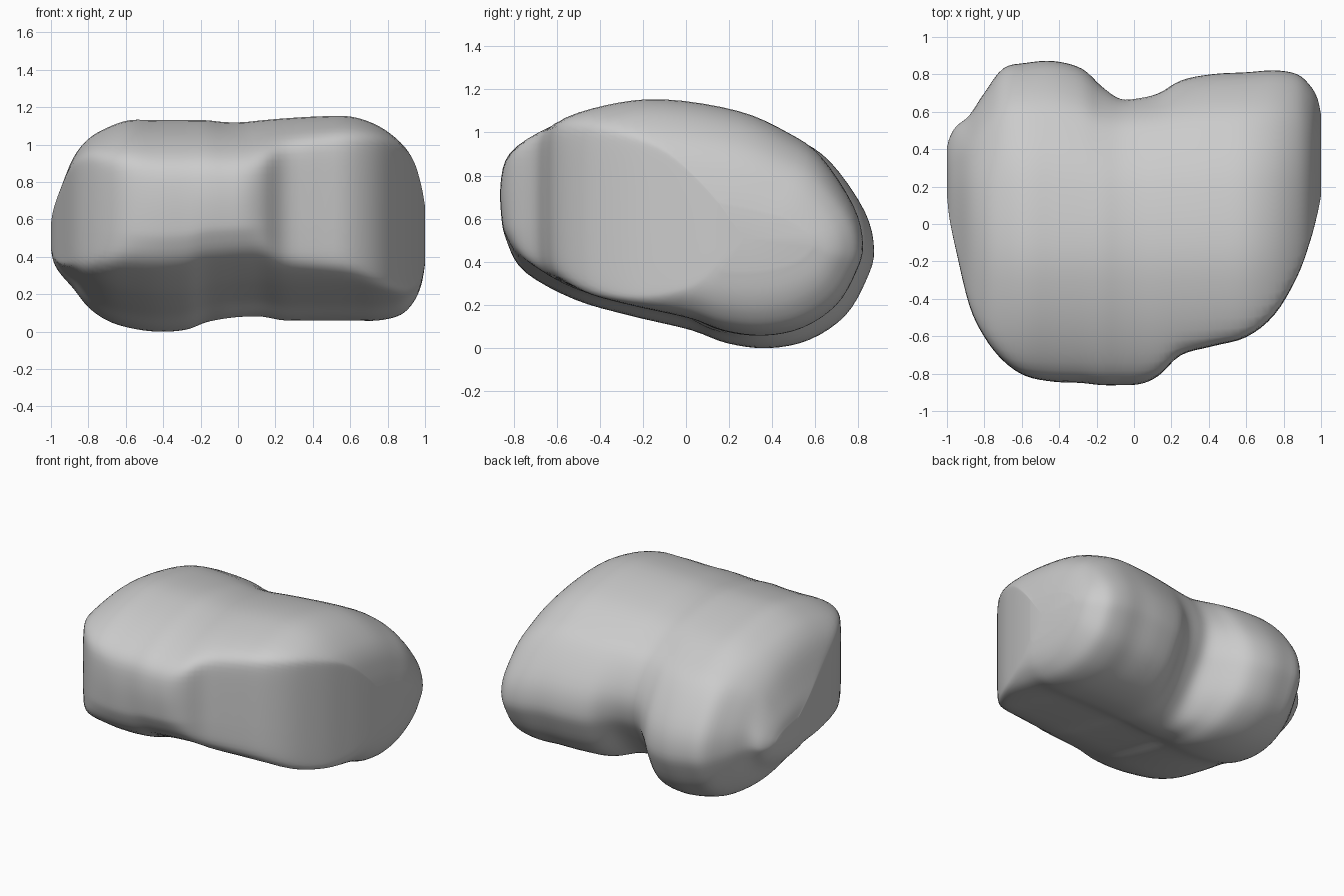
import bpy
import bmesh
from math import sqrt
from mathutils import Vector

if "Cube" in bpy.data.objects:
    bpy.data.objects.remove(bpy.data.objects["Cube"], do_unlink=True)

# Side outline as fractions of depth (front to back) and height
OUTLINE = [(0, .65), (.006, .5), (.025, .42), (.08, .31), (.21, .2), (.35, .135),
           (.51, .075), (.61, .02), (.72, 0), (.83, .035), (.925, .135), (.98, .28),
           (1, .4), (.975, .56), (.885, .76), (.79, .86), (.65, .95), (.44, 1),
           (.29, .975), (.145, .9), (.035, .79)]

# Slices across the width: x, front y, back y, bottom z, top z, cleft depth
SLICES = [(-1, .15, .4, .44, .58, 0),
          (-.985, .02, .46, .37, .66, 0),
          (-.95, -.15, .52, .31, .76, 0),
          (-.88, -.44, .58, .23, .93, 0),
          (-.8, -.61, .7, .13, 1.03, 0),
          (-.7, -.74, .83, .06, 1.09, 0),
          (-.58, -.83, .86, .02, 1.13, 0),
          (-.43, -.87, .87, 0, 1.13, 0),
          (-.28, -.88, .83, .01, 1.13, 0),
          (-.17, -.9, .76, .05, 1.13, .08),
          (-.07, -.9, .74, .07, 1.12, .24),
          (.03, -.89, .75, .08, 1.12, .26),
          (.13, -.83, .76, .08, 1.13, .2),
          (.25, -.71, .78, .06, 1.14, .04),
          (.42, -.66, .8, .06, 1.15, 0),
          (.6, -.61, .81, .06, 1.15, 0),
          (.75, -.49, .82, .06, 1.1, 0),
          (.87, -.29, .8, .09, 1.01, 0),
          (.94, -.1, .74, .16, .91, 0),
          (.98, .05, .67, .25, .78, 0),
          (1, .15, .58, .36, .67, 0)]


def smooth_path(points, steps, closed):
    """Pass a smooth curve through points of any dimension."""
    pts = [Vector(p) for p in points]
    n = len(pts)

    def at(i):
        return pts[i % n] if closed else pts[max(0, min(n - 1, i))]

    result = []
    for i in range(n if closed else n - 1):
        a, b, c, d = (at(i + k) for k in (-1, 0, 1, 2))
        for s in range(steps):
            t = s / steps
            result.append(b + (c - a) * (t / 2)
                          + (a * 2 - b * 5 + c * 4 - d) * (t * t / 2)
                          + (b * 3 - a - c * 3 + d) * (t ** 3 / 2))
    return result if closed else result + [pts[-1]]


def add_slice(bm, values, outline):
    """Fit the outline to one slice: upright front wall, scaled back, pressed cleft."""
    x, front, back, bottom, top, cleft = values
    ring = []
    for u, v in outline:
        y = (2 * u - 1) * (back if u > .5 else .9)
        y = (y + front + sqrt((y - front) ** 2 + .0064)) / 2
        y -= cleft * max(u, 0) ** 3 * (1 - v) ** 2
        ring.append(bm.verts.new((x, y, bottom + (top - bottom) * v)))
    return ring


def close_end(bm, ring):
    """Cover an end with a flat fan."""
    middle = sum((v.co for v in ring), Vector((0, 0, 0))) / len(ring)
    hub = bm.verts.new(middle)
    for i, vert in enumerate(ring):
        bm.faces.new((hub, vert, ring[i - 1]))


# Two-lobed body lofted along x
bm = bmesh.new()
outline = smooth_path(OUTLINE, 4, True)
rings = [add_slice(bm, s, outline) for s in smooth_path(SLICES, 4, False)]
for first, second in zip(rings, rings[1:]):
    for i in range(len(first)):
        bm.faces.new((first[i - 1], first[i], second[i], second[i - 1]))
close_end(bm, rings[0])
close_end(bm, rings[-1])
bmesh.ops.recalc_face_normals(bm, faces=bm.faces)

mesh = bpy.data.meshes.new("lobed_body")
bm.to_mesh(mesh)
bm.free()
body = bpy.data.objects.new("lobed_body", mesh)
bpy.context.collection.objects.link(body)
for face in mesh.polygons:
    face.use_smooth = True

# Plain grey surface
grey = bpy.data.materials.new("light_grey")
grey.use_nodes = True
colour = (.6, .6, .6, 1)
grey.diffuse_color = colour
for node in grey.node_tree.nodes:
    if node.type == "BSDF_PRINCIPLED":
        node.inputs["Base Color"].default_value = colour
mesh.materials.append(grey)
